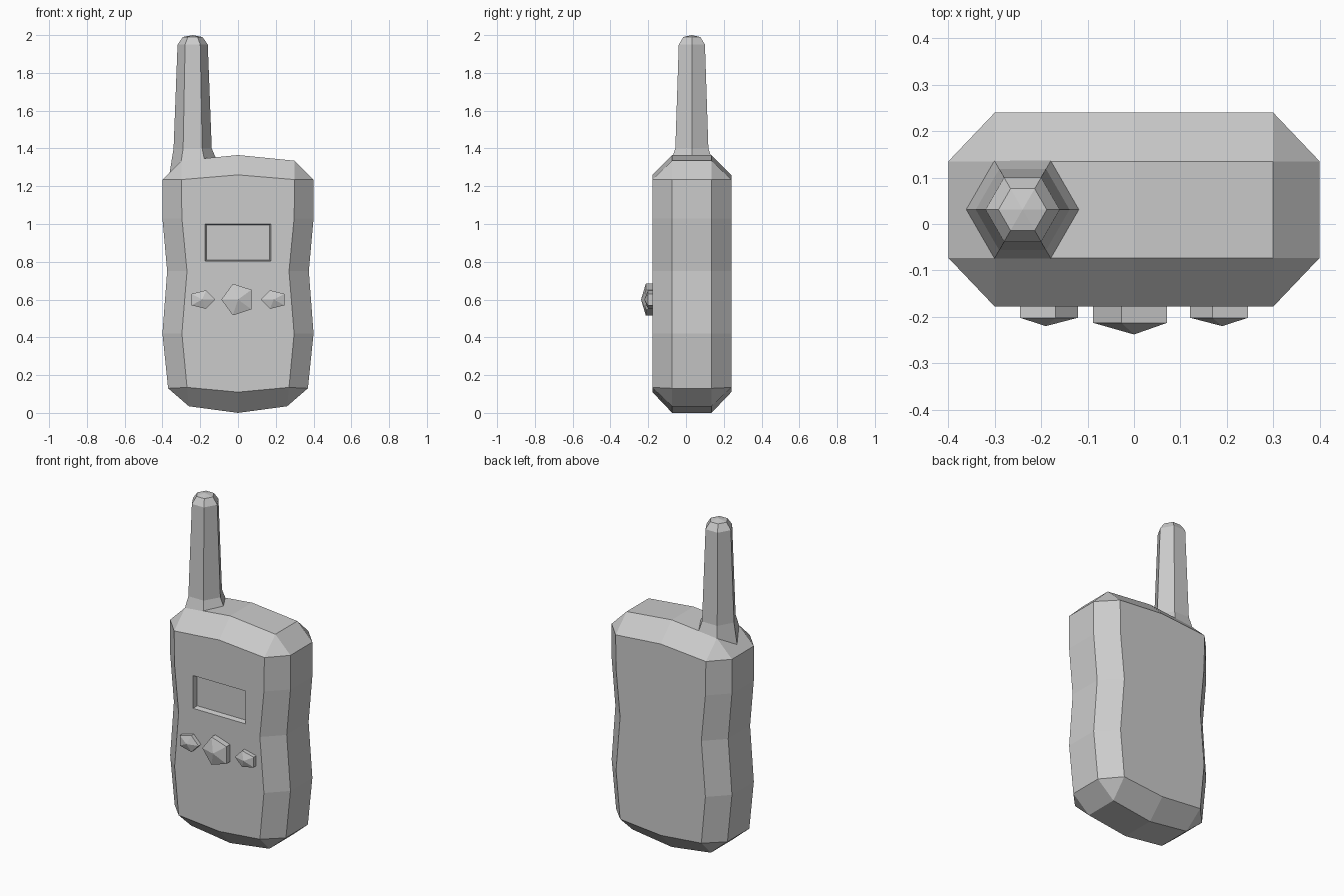
import bpy, bmesh
from math import cos, sin, tau, pi

cube = bpy.data.objects.get("Cube")
if cube:
    bpy.data.objects.remove(cube, do_unlink=True)

grey = bpy.data.materials.new("plain grey")
grey.use_nodes = True
grey.diffuse_color = (0.6, 0.6, 0.6, 1)
grey.node_tree.nodes["Principled BSDF"].inputs["Base Color"].default_value = (0.6, 0.6, 0.6, 1)


def loft(name, rings):
    """Skin a stack of equal-length point rings and cap both ends."""
    bm = bmesh.new()
    loops = [[bm.verts.new(p) for p in ring] for ring in rings]
    n = len(rings[0])
    for a, b in zip(loops, loops[1:]):
        for i in range(n):
            j = (i + 1) % n
            bm.faces.new((a[i], a[j], b[j], b[i]))
    bm.faces.new(loops[0])
    bm.faces.new(loops[-1])
    # Coinciding points merge into triangular corners and pointed tips
    bmesh.ops.remove_doubles(bm, verts=bm.verts[:], dist=0.0005)
    bmesh.ops.recalc_face_normals(bm, faces=bm.faces[:])
    mesh = bpy.data.meshes.new(name)
    bm.to_mesh(mesh)
    bm.free()
    mesh.materials.append(grey)
    obj = bpy.data.objects.new(name, mesh)
    bpy.context.collection.objects.link(obj)
    return obj


def outline(half, y):
    """Mirror a right-hand (x, z) outline into a closed ring at depth y."""
    full = half + [(-x, z) for x, z in reversed(half[1:-1])]
    return [(x, y, z) for x, z in full]


# Body: waisted outline with chamfered front and back rims
rim = [(0, 1.365), (0.30, 1.335), (0.40, 1.235), (0.40, 1.03), (0.375, 0.75),
       (0.40, 0.42), (0.37, 0.13), (0.26, 0.035), (0, 0)]
face = [(0, 1.26), (0.30, 1.235), (0.30, 1.235), (0.297, 1.03), (0.27, 0.75),
        (0.297, 0.42), (0.27, 0.135), (0.27, 0.135), (0, 0.11)]
body = loft("body", [outline(face, -0.178), outline(rim, -0.073),
                     outline(rim, 0.135), outline(face, 0.24)])


# Screen recess: tapered block cut out of the front
def rectangle(y, inset):
    w, lo, hi = 0.174 - inset, 0.803 + inset, 1.0 - inset
    return [(-w, y, lo), (w, y, lo), (w, y, hi), (-w, y, hi)]


cutter = loft("screen_cutter", [rectangle(-0.208, -0.006), rectangle(-0.148, 0.006)])
cutter.hide_render = True
cut = body.modifiers.new("screen recess", "BOOLEAN")
cut.object = cutter
cut.operation = "DIFFERENCE"
cut.solver = "EXACT"
bpy.context.view_layer.objects.active = body
bpy.ops.object.modifier_apply(modifier=cut.name)
bpy.data.objects.remove(cutter, do_unlink=True)


# Antenna: six-sided taper whose flared foot follows the body's top
def hexagon(radius, z):
    return [(-0.24 + radius * cos(i * tau / 6), 0.031 + radius * sin(i * tau / 6), z)
            for i in range(6)]


def body_top(x):
    return 1.365 - 0.1 * abs(x) if abs(x) < 0.3 else 1.335 - (abs(x) - 0.3)


foot = [(x, y, body_top(x) - 0.002) for x, y, _ in hexagon(0.122, 0)]
loft("antenna", [foot, hexagon(0.101, 1.40), hexagon(0.08, 1.95),
                 hexagon(0.052, 1.99), hexagon(0, 2.0)])


# Buttons: five-sided studs with pointed caps
def button(name, x, size, squash, rim_y, tip_y, turn):
    def ring(radius, y):
        return [(x + radius * cos(turn + i * tau / 5), y,
                 0.6 + squash * radius * sin(turn + i * tau / 5)) for i in range(5)]
    loft(name, [ring(size, -0.17), ring(size, rim_y), ring(0, tip_y)])


button("middle_button", 0, 0.088, 1, -0.213, -0.238, pi)
button("left_button", 0.19, 0.069, 0.75, -0.202, -0.22, pi)
button("right_button", -0.19, 0.069, 0.75, -0.202, -0.22, 0)
